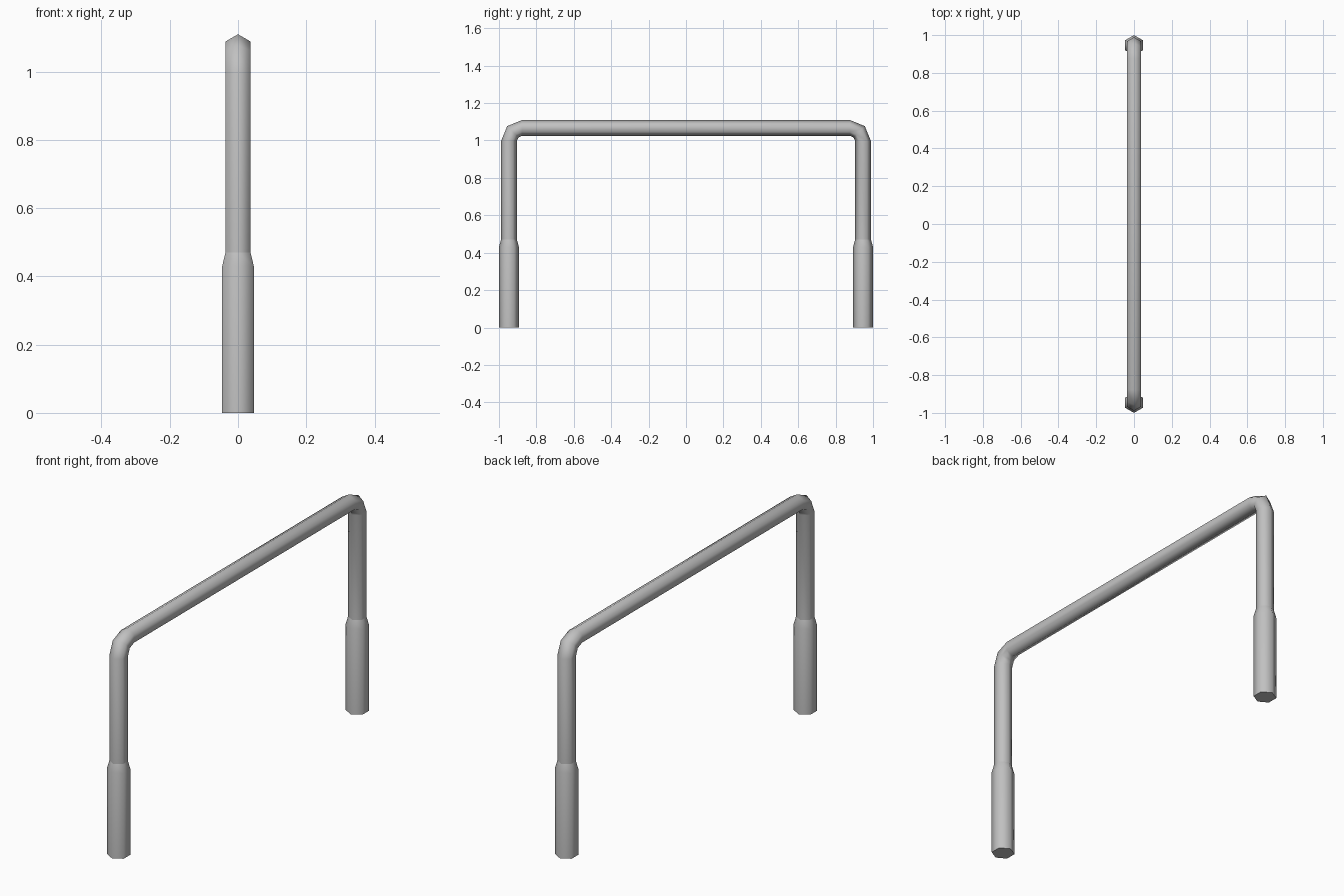
import bpy
import bmesh
from math import cos, sin, pi, radians
from mathutils import Vector

cube = bpy.data.objects.get("Cube")
if cube:
    bpy.data.objects.remove(cube, do_unlink=True)

SIDES = 6
PIPE_R, SLEEVE_R = 0.0425, 0.0535
LEG_Y = 1 - SLEEVE_R
BAR_Z = 1.067
BEND_R = 0.07
SLEEVE_TOP, TAPER_START = 0.47, 0.43

steel = bpy.data.materials.new("grey steel")
steel.use_nodes = True
grey = (0.53, 0.53, 0.53, 1)
steel.diffuse_color = grey
steel.node_tree.nodes["Principled BSDF"].inputs["Base Color"].default_value = grey


def sweep(name, stations, cap_start=False):
    """Hexagonal tube through stations of (y, z, outward angle in the yz plane, radius)."""
    bm = bmesh.new()
    rings = []
    for y, z, angle, radius in stations:
        out = Vector((0, cos(angle), sin(angle)))
        side = Vector((1, 0, 0))
        ring = []
        for k in range(SIDES):
            a = 2 * pi * k / SIDES
            ring.append(bm.verts.new(Vector((0, y, z)) + radius * (cos(a) * out + sin(a) * side)))
        rings.append(ring)
    for lower, upper in zip(rings, rings[1:]):
        for k in range(SIDES):
            n = (k + 1) % SIDES
            bm.faces.new((lower[k], lower[n], upper[n], upper[k]))
    if cap_start:
        bm.faces.new(rings[0])
    bmesh.ops.recalc_face_normals(bm, faces=bm.faces)
    mesh = bpy.data.meshes.new(name)
    bm.to_mesh(mesh)
    bm.free()
    mesh.materials.append(steel)
    obj = bpy.data.objects.new(name, mesh)
    bpy.context.collection.objects.link(obj)
    bpy.ops.object.select_all(action="DESELECT")
    obj.select_set(True)
    bpy.context.view_layer.objects.active = obj
    bpy.ops.object.shade_smooth_by_angle(angle=radians(70))
    return obj


# Bent rail: back leg, two-segment bends, top bar, front leg
bend_y, bend_z = LEG_Y - BEND_R, BAR_Z - BEND_R
path = [(LEG_Y, SLEEVE_TOP, 0, PIPE_R)]
for centre_y, start in ((bend_y, 0), (-bend_y, pi / 2)):
    for step in range(3):
        a = start + step * pi / 4
        path.append((centre_y + BEND_R * cos(a), bend_z + BEND_R * sin(a), a, PIPE_R))
path.append((-LEG_Y, SLEEVE_TOP, pi, PIPE_R))
sweep("bent_rail", path)

# Thicker foot sleeves that taper into the rail
for name, sign in (("front_foot_sleeve", -1), ("back_foot_sleeve", 1)):
    profile = ((0, SLEEVE_R), (TAPER_START, SLEEVE_R), (SLEEVE_TOP, PIPE_R))
    sweep(name, [(sign * LEG_Y, z, 0, r) for z, r in profile], cap_start=True)
